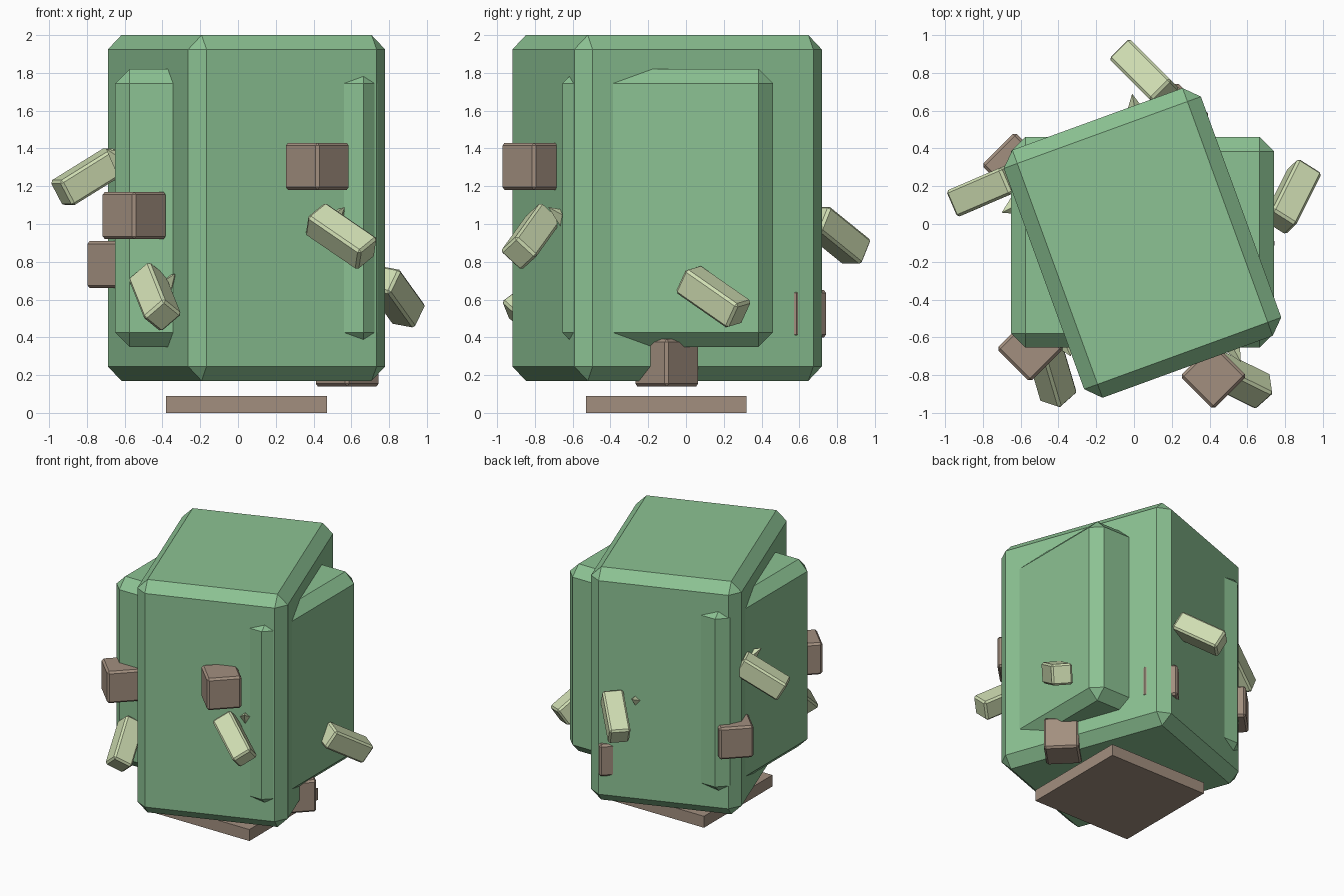
import bpy
from math import radians
from mathutils import Vector, Matrix

if "Cube" in bpy.data.objects:
    bpy.data.objects.remove(bpy.data.objects["Cube"], do_unlink=True)


def material(name, rgb):
    linear = [((c / 255 + 0.055) / 1.055) ** 2.4 for c in rgb] + [1]
    mat = bpy.data.materials.new(name)
    mat.use_nodes = True
    mat.diffuse_color = linear
    mat.node_tree.nodes["Principled BSDF"].inputs["Base Color"].default_value = linear
    return mat


green = material("leaf green", (140, 194, 147))
brown = material("bark brown", (162, 143, 127))
pale = material("pale green", (207, 221, 178))


def box(name, centre, size, mat, bevel=0, rotation=None):
    """Box with flat chamfered edges; rotation is a 3x3 matrix."""
    bpy.ops.mesh.primitive_cube_add(size=1)
    ob = bpy.context.object
    ob.name = name
    ob.data.transform(Matrix.Diagonal((*size, 1)))
    ob.data.materials.append(mat)
    turn = (rotation or Matrix.Identity(3)).to_4x4()
    ob.matrix_world = Matrix.Translation(centre) @ turn
    if bevel:
        mod = ob.modifiers.new("chamfer", "BEVEL")
        mod.width = bevel
        mod.segments = 1
    return ob


def turn_z(degrees):
    return Matrix.Rotation(radians(degrees), 3, "Z")


# Two overlapping foliage blocks
box("tall_block", (0.045, -0.1, 1.085), (1.11, 1.395, 1.83), green, 0.076, turn_z(20))
box("wide_block", (0.045, -0.097, 1.085), (1.39, 1.115, 1.47), green, 0.076)

# Flat base plate
box("base_plate", (0.045, -0.105, 0.045), (0.85, 0.85, 0.09), brown)

# Knobs turned by an eighth
knobs = [(0.42, -0.805, 1.305), (-0.55, -0.66, 1.045), (-0.63, 0.31, 0.785),
         (0.578, -0.102, 0.265), (0.225, 0.575, 0.525)]
for i, spot in enumerate(knobs):
    box(f"knob_{i + 1}", spot, (0.25, 0.25, 0.25), brown, 0.015, turn_z(45))

# Drooping pods: centre, long direction, wide direction
pods = [
    ((0.546, -0.82, 0.935), (0.285, -0.14, -0.195), (0.11, 0.098, 0.09)),
    ((0.055, 0.795, 0.94), (-0.21, 0.21, -0.17), (0.11, 0.11, 0)),
    ((-0.79, 0.18, 1.25), (-0.29, -0.125, -0.18), (0.06, -0.14, 0)),
    ((0.836, 0.145, 0.615), (0.14, 0.28, -0.195), (0.12, -0.07, -0.025)),
    ((-0.44, -0.775, 0.615), (0.08, -0.27, -0.2), (0.1, -0.035, 0.085)),
]
for i, (spot, along, across) in enumerate(pods):
    x = Vector(along).normalized()
    z = x.cross(Vector(across)).normalized()
    axes = Matrix((x, z.cross(x), z)).transposed()
    box(f"pod_{i + 1}", spot, (0.365, 0.152, 0.152), pale, 0.014, axes)

# Pointed buds beside the pods: root and tip
buds = [((0.51, -0.63, 1.02), (0.565, -0.73, 1.09)),
        ((0.01, 0.58, 1.0), (-0.01, 0.69, 1.05)),
        ((-0.62, 0.1, 1.33), (-0.7, 0.06, 1.4)),
        ((-0.37, -0.62, 0.68), (-0.335, -0.7, 0.735))]
for i, (root, tip) in enumerate(buds):
    root, tip = Vector(root), Vector(tip)
    axis = tip - root
    bpy.ops.mesh.primitive_cone_add(vertices=4, radius1=0.055, radius2=0, depth=axis.length)
    bud = bpy.context.object
    bud.name = f"bud_{i + 1}"
    bud.data.materials.append(pale)
    bud.matrix_world = (Matrix.Translation((root + tip) / 2)
                        @ axis.to_track_quat("Z", "Y").to_matrix().to_4x4())
